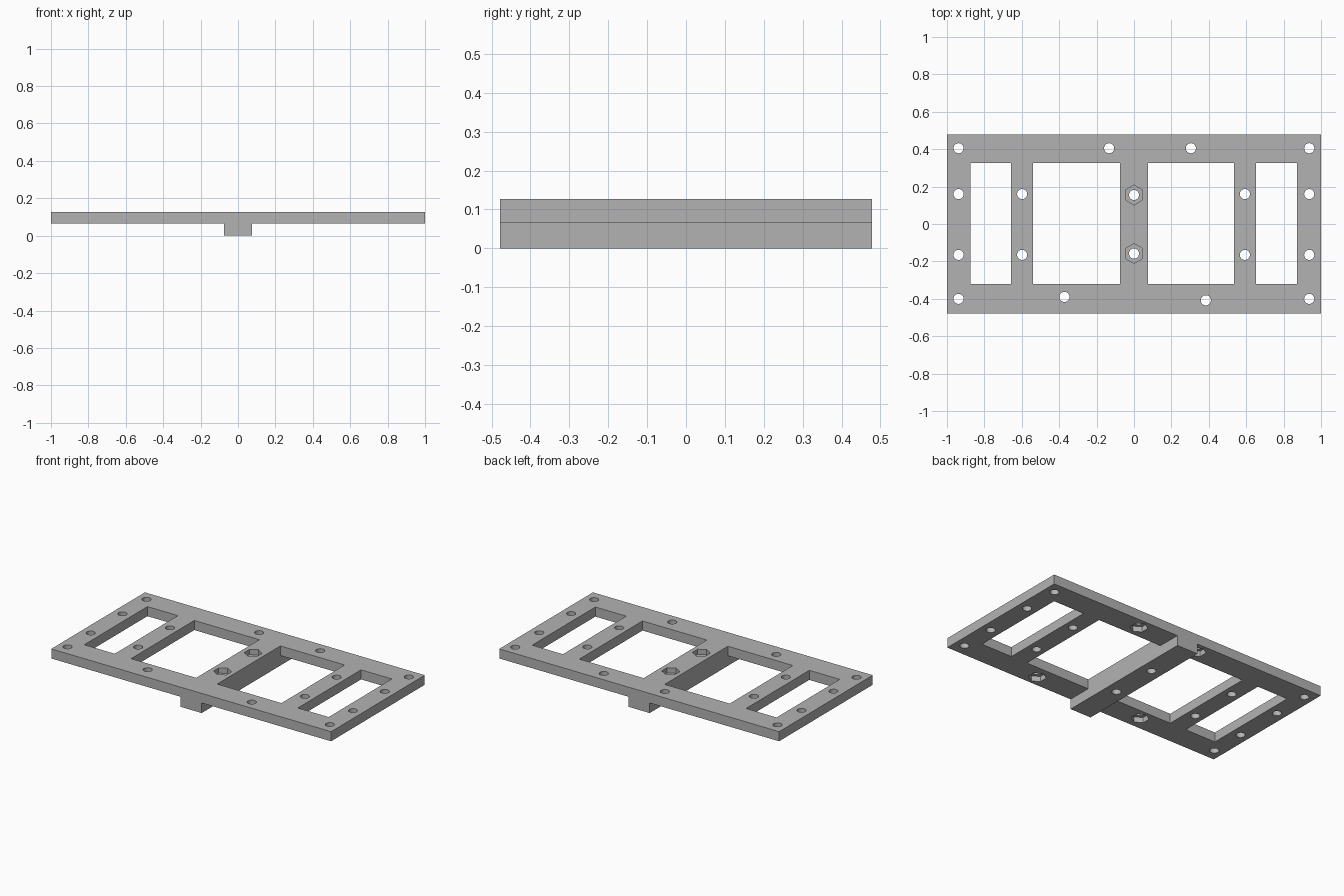
import bpy, bmesh
from mathutils import Matrix, Vector

cube = bpy.data.objects.get("Cube")
if cube:
    bpy.data.objects.remove(cube, do_unlink=True)

TOP, UNDER, HALF_Y = 0.127, 0.065, 0.478
POCKET = 0.034

grey = bpy.data.materials.new("plain grey")
grey.use_nodes = True
colour = (0.45, 0.45, 0.45, 1)
grey.diffuse_color = colour
grey.node_tree.nodes["Principled BSDF"].inputs["Base Color"].default_value = colour


def add_box(bm, x0, x1, y0, y1, z0, z1):
    size = Matrix.Diagonal((x1 - x0, y1 - y0, z1 - z0, 1))
    mid = Vector((x0 + x1, y0 + y1, z0 + z1)) / 2
    bmesh.ops.create_cube(bm, size=1, matrix=Matrix.Translation(mid) @ size)


def add_prism(bm, x, y, z0, z1, radius, sides):
    # The first corner points along y
    bmesh.ops.create_cone(bm, cap_ends=True, segments=sides, radius1=radius, radius2=radius,
                          depth=z1 - z0, matrix=Matrix.Translation((x, y, (z0 + z1) / 2)))


def make(name, fill, helper=False):
    bm = bmesh.new()
    fill(bm)
    mesh = bpy.data.meshes.new(name)
    bm.to_mesh(mesh)
    bm.free()
    mesh.materials.append(grey)
    obj = bpy.data.objects.new(name, mesh)
    bpy.context.collection.objects.link(obj)
    obj.hide_render = helper
    return obj


def combine(target, other, operation):
    mod = target.modifiers.new(other.name, "BOOLEAN")
    mod.operation, mod.solver, mod.object = operation, "EXACT", other
    bpy.context.view_layer.objects.active = target
    bpy.ops.object.modifier_apply(modifier=mod.name)
    bpy.data.objects.remove(other, do_unlink=True)


# Window openings
def windows(bm):
    for x0, x1 in [(-0.875, -0.657), (-0.54, -0.075), (0.075, 0.535), (0.652, 0.872)]:
        add_box(bm, x0, x1, -0.32, 0.325, 0, 0.2)


# Bolt positions: end rails, inner cross bars, long rails, centre beam
end_bolts = [(x, y) for x in (-0.938, 0.937) for y in (0.405, 0.16, -0.165, -0.4)]
bar_bolts = [(x, y) for x in (-0.598, 0.593) for y in (0.16, -0.165)]
rail_bolts = [(-0.133, 0.405), (0.304, 0.405), (-0.372, -0.39), (0.384, -0.408)]
beam_bolts = [(0, 0.155), (0, -0.158)]


def bolt_holes(bm):
    for x, y in end_bolts + bar_bolts + rail_bolts + beam_bolts:
        add_prism(bm, x, y, -0.1, 0.3, 0.027, 32)


# Hexagonal nut pockets: below the long rails, on top of the centre beam
def nut_pockets(bm):
    for x, y in rail_bolts:
        add_prism(bm, x, y, -0.1, UNDER + POCKET, 0.053, 6)
    for x, y in beam_bolts:
        add_prism(bm, x, y, TOP - POCKET, 0.3, 0.053, 6)


frame = make("mounting_frame", lambda bm: add_box(bm, -1, 1, -HALF_Y, HALF_Y, UNDER, TOP))
combine(frame, make("window_cutter", windows, True), "DIFFERENCE")
beam = make("centre_beam", lambda bm: add_box(bm, -0.075, 0.075, -HALF_Y, HALF_Y, 0, UNDER))
combine(frame, beam, "UNION")
combine(frame, make("pocket_cutter", nut_pockets, True), "DIFFERENCE")
combine(frame, make("bolt_cutter", bolt_holes, True), "DIFFERENCE")

# Smooth hole walls with sharp edges
frame.select_set(True)
bpy.context.view_layer.objects.active = frame
bpy.ops.object.shade_smooth_by_angle()
